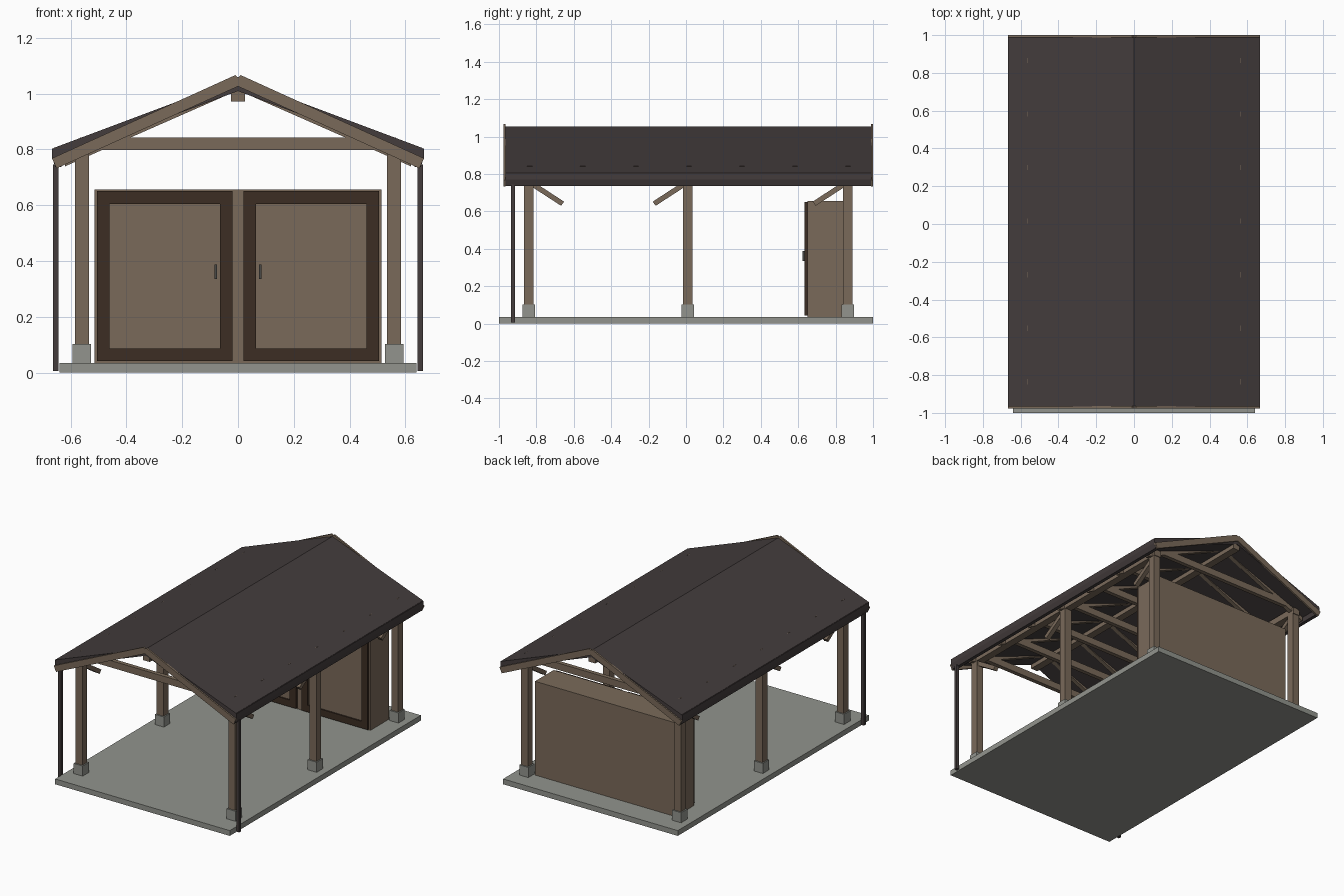
import bpy

cube = bpy.data.objects.get("Cube")
if cube:
    bpy.data.objects.remove(cube, do_unlink=True)


def material(name, rgb):
    linear = [((c / 255 + 0.055) / 1.055) ** 2.4 for c in rgb] + [1]
    m = bpy.data.materials.new(name)
    m.use_nodes = True
    m.diffuse_color = linear
    m.node_tree.nodes["Principled BSDF"].inputs["Base Color"].default_value = linear
    return m


WOOD = material("brown timber", (122, 106, 90))
DARK_WOOD = material("dark door timber", (60, 45, 35))
CONCRETE = material("grey concrete", (146, 148, 141))
ROOF = material("charcoal roofing", (67, 60, 60))
METAL = material("dark handle metal", (72, 72, 70))


def prism(name, profile, start, end, mat, axis="y"):
    """Extrude a closed profile: (x, z) along y, or (y, z) along x."""
    n = len(profile)
    place = (lambda a, b, t: (a, t, b)) if axis == "y" else (lambda a, b, t: (t, a, b))
    verts = [place(a, b, t) for t in (start, end) for a, b in profile]
    faces = [tuple(range(n)), tuple(range(n, 2 * n))]
    faces += [(i, (i + 1) % n, (i + 1) % n + n, i + n) for i in range(n)]
    mesh = bpy.data.meshes.new(name)
    mesh.from_pydata(verts, [], faces)
    mesh.materials.append(mat)
    obj = bpy.data.objects.new(name, mesh)
    bpy.context.collection.objects.link(obj)
    # Consistent outward normals
    import bmesh
    bm = bmesh.new()
    bm.from_mesh(mesh)
    bmesh.ops.recalc_face_normals(bm, faces=bm.faces)
    bm.to_mesh(mesh)
    bm.free()
    return obj


def box(name, x, y, z, mat):
    x0, x1 = sorted(x)
    return prism(name, [(x0, z[0]), (x1, z[0]), (x1, z[1]), (x0, z[1])], y[0], y[1], mat)


def sloped(name, side, top, bottom, slope, reach, y, mat):
    """One pitched member from the ridge down to the given reach."""
    profile = [(0, bottom), (0, top), (side * reach, top - slope * reach),
               (side * reach, bottom - slope * reach)]
    return prism(name, profile, y[0], y[1], mat)


POST_X = 0.56
POST_Y = {"front": -0.84, "middle": 0.01, "rear": 0.865}
SIDES = (("left", 1), ("right", -1))

# Floor and ridge
box("floor_slab", (-0.64, 0.64), (-1, 1), (0, 0.035), CONCRETE)
box("ridge_beam", (-0.025, 0.025), (-0.96, 0.985), (0.972, 1.015), WOOD)

# Tie beams
truss_y = [-0.835 + 0.2835 * i for i in range(7)]
for i, y in enumerate(truss_y):
    box(f"tie_beam_{i + 1}", (-0.566, 0.566), (y - 0.014, y + 0.014), (0.797, 0.842), WOOD)

for label, s in SIDES:
    # Posts, footings and knee braces
    for place, y in POST_Y.items():
        x = s * POST_X
        box(f"{place}_{label}_post", (x - 0.025, x + 0.025), (y - 0.025, y + 0.025),
            (0.09, 0.758), WOOD)
        box(f"{place}_{label}_footing", (x - 0.033, x + 0.033), (y - 0.033, y + 0.033),
            (0.035, 0.102), CONCRETE)
        d = 1 if place == "front" else -1
        brace = [(0.01, 0.768), (0.188, 0.652), (0.172, 0.63), (0.01, 0.735)]
        prism(f"{place}_{label}_brace", [(y + d * a, z) for a, z in brace],
              x - 0.015, x + 0.015, WOOD, axis="x")

    # Wall plate on the posts
    box(f"{label}_wall_plate", (s * 0.535, s * 0.585), (-0.87, 0.895), (0.756, 0.798), WOOD)

    # Roof panel, rafters and gable boards
    sloped(f"{label}_roof_panel", s, 1.053, 1.009, 0.375, 0.662, (-0.966, 0.991), ROOF)
    for i, y in enumerate(truss_y):
        sloped(f"{label}_rafter_{i + 1}", s, 1.04, 1.012, 0.44, 0.62,
               (y - 0.014, y + 0.014), WOOD)
    board = [(0, 1.026), (0, 1.058), (s * 0.01, 1.066), (s * 0.667, 0.768), (s * 0.65, 0.732)]
    prism(f"{label}_front_gable_board", board, -0.976, -0.964, WOOD)
    prism(f"{label}_rear_gable_board", board, 0.988, 1.0, WOOD)

    # Open gutter with a stepped lip, and downpipe
    gutter = [(0.632, 0.79), (0.632, 0.737), (0.655, 0.737), (0.66, 0.752), (0.666, 0.77),
              (0.666, 0.803), (0.66, 0.803), (0.655, 0.752), (0.638, 0.745), (0.638, 0.79)]
    prism(f"{label}_gutter", [(s * a, z) for a, z in gutter], -0.966, 0.99, ROOF)
    box(f"{label}_downpipe", (s * 0.643, s * 0.664), (-0.936, -0.915), (0.005, 0.745), ROOF)

    # Storage doors: frame rails around an inset panel, plus handle
    inner, outer, low, high, rail = 0.02, 0.506, 0.042, 0.65, 0.045
    depth = (0.634, 0.65)
    box(f"{label}_door_inner_stile", (s * inner, s * (inner + rail)), depth, (low, high), DARK_WOOD)
    box(f"{label}_door_outer_stile", (s * (outer - rail), s * outer), depth, (low, high), DARK_WOOD)
    across = (s * (inner + rail), s * (outer - rail))
    box(f"{label}_door_bottom_rail", across, depth, (low, low + rail), DARK_WOOD)
    box(f"{label}_door_top_rail", across, depth, (high - rail, high), DARK_WOOD)
    box(f"{label}_door_panel", across, (0.643, 0.65), (low + rail, high - rail), WOOD)
    box(f"{label}_door_handle", (s * 0.075, s * 0.085), (0.622, 0.636), (0.335, 0.387), METAL)

# Storage room body
box("storage_room", (-0.515, 0.515), (0.65, 0.845), (0.035, 0.656), WOOD)
